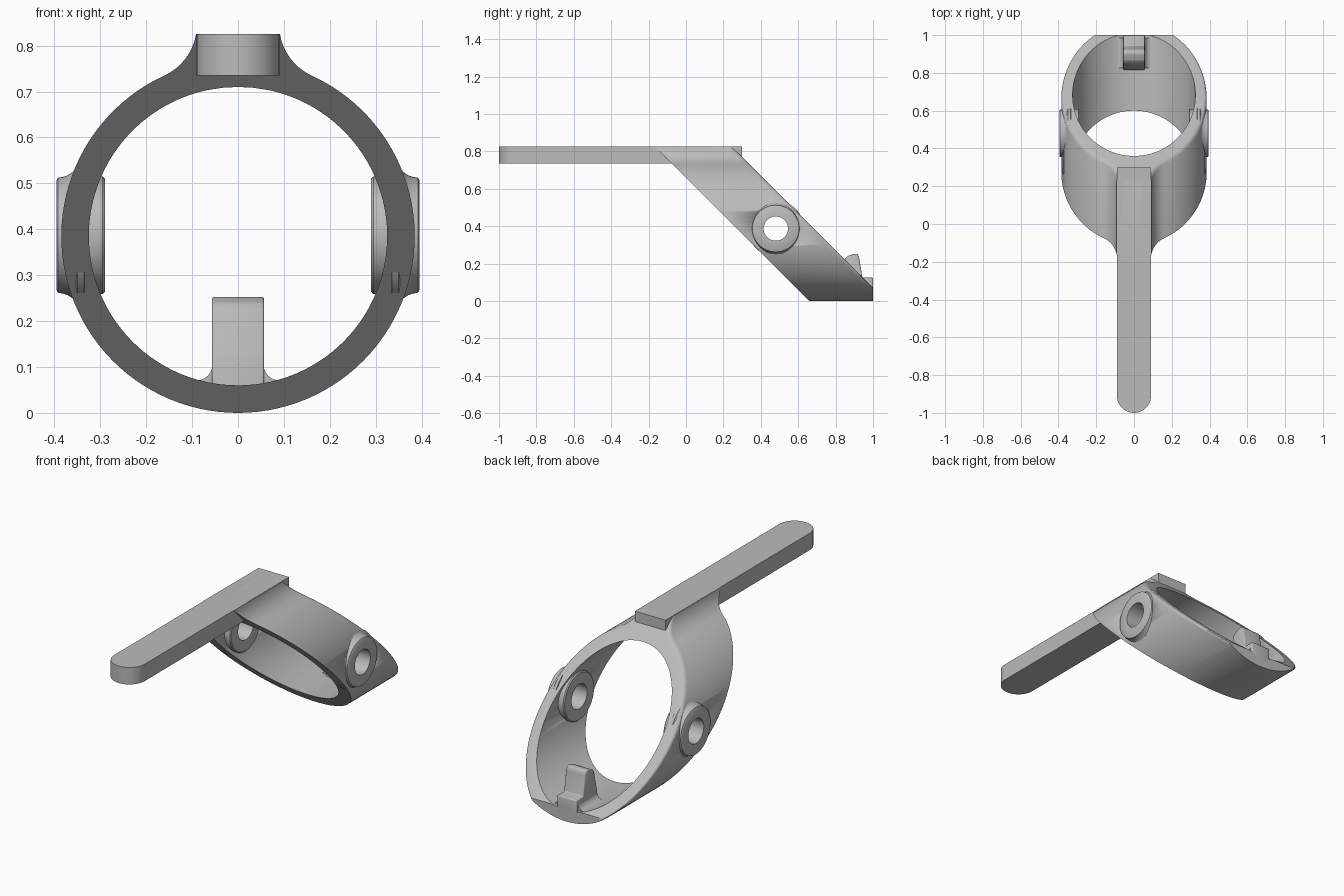
import bpy, bmesh
from math import sin, cos, pi, atan2, sqrt, radians
from mathutils import Vector

if "Cube" in bpy.data.objects:
    bpy.data.objects.remove(bpy.data.objects["Cube"])

grey = bpy.data.materials.new("light grey")
grey.use_nodes = True
grey.diffuse_color = (0.5, 0.5, 0.5, 1)
grey.node_tree.nodes["Principled BSDF"].inputs["Base Color"].default_value = grey.diffuse_color

R_OUT, R_IN, CZ = 0.385, 0.325, 0.385   # ring radii and axis height
HALF, TOP = 0.09, 0.825                 # handle half width and top
FRONT, BACK = 0.66, 1.07                # slanted end planes: y + z


def finish(name, bm, angle=35):
    bmesh.ops.recalc_face_normals(bm, faces=bm.faces)
    mesh = bpy.data.meshes.new(name)
    bm.to_mesh(mesh)
    bm.free()
    ob = bpy.data.objects.new(name, mesh)
    bpy.context.collection.objects.link(ob)
    mesh.materials.append(grey)
    bpy.ops.object.select_all(action='DESELECT')
    ob.select_set(True)
    bpy.context.view_layer.objects.active = ob
    bpy.ops.object.shade_smooth_by_angle(angle=radians(angle))
    return ob


def prism(name, outline, place, a, b, bevel=0):
    """Extrude a 2D outline from a to b; place(u, v, w) gives the 3D point."""
    bm = bmesh.new()
    ends = [[bm.verts.new(place(u, v, w)) for u, v in outline] for w in (a, b)]
    n = len(outline)
    for loop in ends:
        bm.faces.new(loop)
    for i in range(n):
        j = (i + 1) % n
        bm.faces.new((ends[0][i], ends[0][j], ends[1][j], ends[1][i]))
    bmesh.ops.recalc_face_normals(bm, faces=bm.faces)
    if bevel:
        bmesh.ops.bevel(bm, geom=bm.edges[:], offset=bevel, segments=3,
                        profile=0.5, affect='EDGES')
    return finish(name, bm)


def lathe_x(name, profile, y, z, steps=64):
    """Revolve a closed (x, radius) profile about a line along x."""
    bm = bmesh.new()
    rings = [[bm.verts.new((x, y + r * cos(2 * pi * s / steps), z + r * sin(2 * pi * s / steps)))
              for x, r in profile] for s in range(steps)]
    n = len(profile)
    for s in range(steps):
        a, b = rings[s], rings[(s + 1) % steps]
        for i in range(n):
            j = (i + 1) % n
            bm.faces.new((a[i], a[j], b[j], b[i]))
    return finish(name, bm)


# Ring outline: flat top, concave fillets, then the circle
fr = 0.12
fx = HALF + fr
dz = sqrt((R_OUT + fr) ** 2 - fx ** 2)
a0 = pi - atan2(TOP - CZ - dz, sqrt(fr ** 2 - (TOP - CZ - dz) ** 2))
a1 = pi + atan2(dz, fx)
side = [(HALF / 2, TOP - CZ)]
side += [(fx + fr * cos(a0 + (a1 - a0) * i / 10), dz + fr * sin(a0 + (a1 - a0) * i / 10))
         for i in range(11)]
t0 = atan2(dz, fx)
steps = 48
side += [(R_OUT * cos(t0 - (t0 + pi / 2) * i / steps), R_OUT * sin(t0 - (t0 + pi / 2) * i / steps))
         for i in range(1, steps)]
outer = [(0, TOP - CZ)] + side + [(0, -R_OUT)] + [(-x, z) for x, z in reversed(side)]
inner = [(R_IN * x / sqrt(x * x + z * z), R_IN * z / sqrt(x * x + z * z)) for x, z in outer]

# Slanted ring
bm = bmesh.new()
loops = [[bm.verts.new((x, plane - z - CZ, z + CZ)) for x, z in pts]
         for pts, plane in ((outer, FRONT), (outer, BACK), (inner, BACK), (inner, FRONT))]
n = len(outer)
for k in range(4):
    a, b = loops[k], loops[(k + 1) % 4]
    for i in range(n):
        j = (i + 1) % n
        bm.faces.new((a[i], a[j], b[j], b[i]))
bmesh.ops.recalc_face_normals(bm, faces=bm.faces)
rim = [bm.edges.get((loops[1][i], loops[1][(i + 1) % n])) for i in range(n)]
bmesh.ops.bevel(bm, geom=rim, offset=0.016, segments=4, profile=0.5, affect='EDGES')
cut = bmesh.ops.bisect_plane(bm, geom=bm.verts[:] + bm.edges[:] + bm.faces[:],
                             plane_co=(0, 1, 0), plane_no=(0, 1, 0), clear_outer=True)
bmesh.ops.holes_fill(bm, edges=[e for e in bm.edges if e.is_boundary], sides=0)
ring = finish("slanted_ring", bm)

# Side bosses with through holes
BY, BZ, HOLE = 0.48, 0.387, 0.065
bm = bmesh.new()
bmesh.ops.create_cone(bm, cap_ends=True, segments=48, radius1=0.095, radius2=0.095, depth=1.2)
for v in bm.verts:
    v.co = Vector((v.co.z, v.co.x + BY, v.co.y + BZ))
cutter = finish("hole_cutter", bm)
cutter.hide_render = True
mod = ring.modifiers.new("holes", 'BOOLEAN')
mod.operation, mod.solver, mod.object = 'DIFFERENCE', 'EXACT', cutter
bpy.context.view_layer.objects.active = ring
bpy.ops.object.modifier_apply(modifier=mod.name)
bpy.data.objects.remove(cutter)

boss = [(0.29, HOLE), (0.395, HOLE), (0.395, 0.12), (0.392, 0.125), (0.382, 0.127),
        (0.37, 0.131), (0.36, 0.138), (0.35, 0.15), (0.335, 0.15), (0.33, 0.128),
        (0.295, 0.128), (0.29, 0.123)]
for name, s in (("left", 1), ("right", -1)):
    lathe_x(name + "_boss", [(s * x, r) for x, r in boss], BY, BZ)

# Handle with rounded front end
tip = [(HALF * cos(pi + pi * i / 24), -1 + HALF + HALF * sin(pi + pi * i / 24)) for i in range(25)]
prism("handle", tip + [(HALF, 0.3), (-HALF, 0.3)], lambda u, v, w: (u, v, w), 0.735, TOP)

# Hook at the low end of the ring, with a step behind it
hook = [(0.81, 0.03), (0.825, 0.12), (0.85, 0.225), (0.865, 0.24), (0.9, 0.253),
        (0.918, 0.25), (0.925, 0.235), (0.943, 0.125), (1.0, 0.125), (1.0, 0.03)]
prism("hook", hook, lambda u, v, w: (w, u, v), -0.057, 0.057, 0.005)

# Concave fillets at the hook foot
for name, s in (("left", 1), ("right", -1)):
    arc = [(s * (0.092 - 0.037 * cos(pi / 2 * i / 6)), 0.107 - 0.037 * sin(pi / 2 * i / 6))
           for i in range(7)]
    prism(name + "_hook_fillet", arc + [(s * 0.092, 0.045), (s * 0.05, 0.045), (s * 0.05, 0.107)],
          lambda u, v, w: (u, w, v), 0.825, 0.985)
